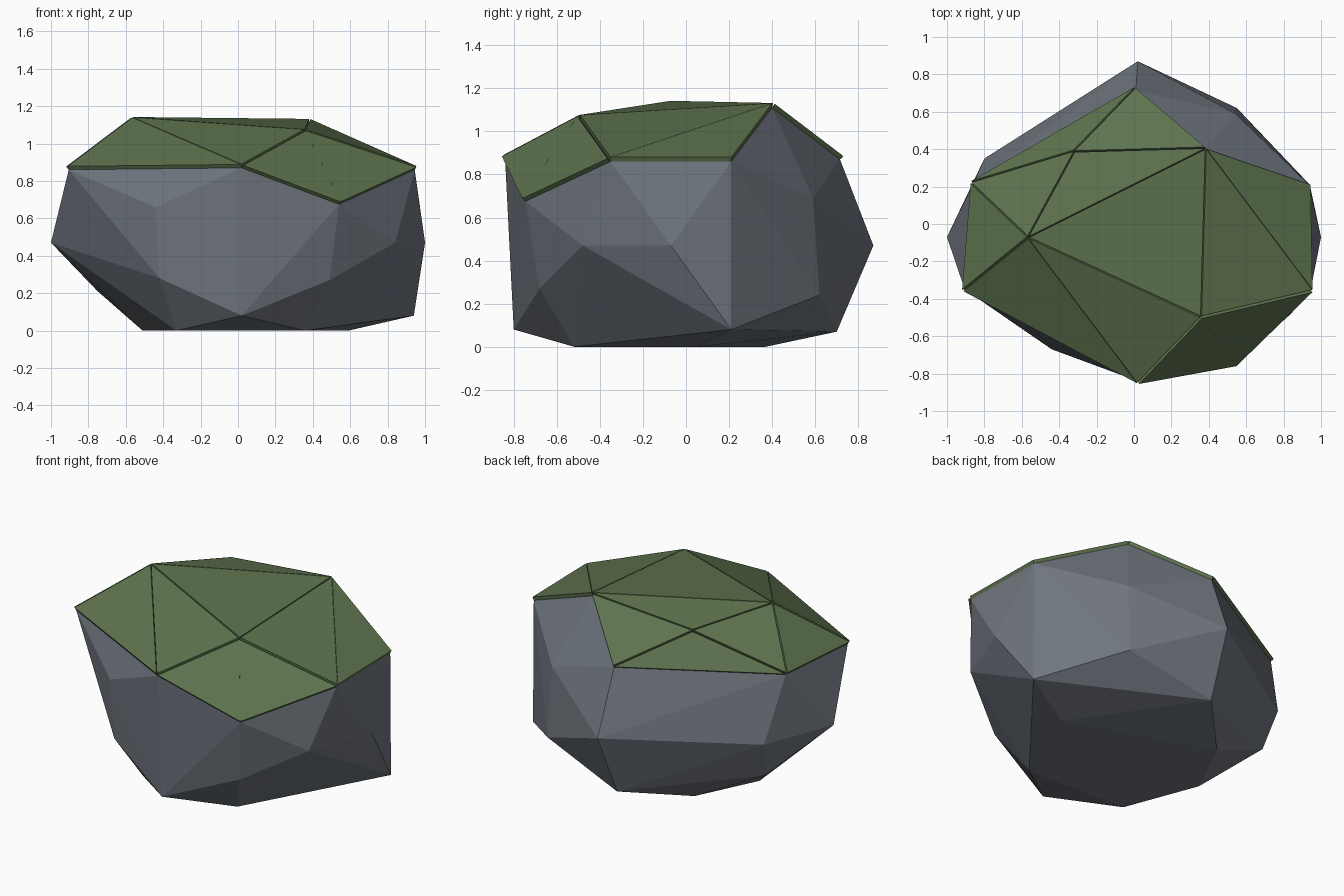
import bpy, bmesh

if "Cube" in bpy.data.objects:
    bpy.data.objects.remove(bpy.data.objects["Cube"])

# Boulder corners: crown, rim, belt, lower ring, flat base
CORNERS = [
    (-.56, -.07, 1.12), (.38, .40, 1.11), (.355, -.49, 1.055), (-.315, .38, 1.055),
    (.02, -.84, .87), (-.905, -.35, .86), (-.86, .215, .865), (.01, .715, .87),
    (.945, -.35, .86), (.935, .21, .86), (.54, -.745, .675),
    (-1, -.07, .47), (1, -.07, .47), (.02, .87, .47), (-.80, .35, .45),
    (.84, -.48, .47), (-.44, -.67, .66), (.54, .59, .69),
    (-.42, -.655, .28), (.49, -.68, .27), (.55, .62, .24), (-.75, .27, .21),
    (.94, .21, .08), (.02, -.80, .08), (0, .70, .07),
    (-.33, -.49, 0), (.36, -.52, 0), (.59, .05, 0), (-.32, .37, 0), (-.51, -.02, 0),
]
MOSS_THICKNESS = 0.022
MOSS_SLOPE = 0.545


def add_object(name, bm, color):
    bmesh.ops.recalc_face_normals(bm, faces=bm.faces)
    mesh = bpy.data.meshes.new(name)
    bm.to_mesh(mesh)
    bm.free()
    mat = bpy.data.materials.new(name)
    mat.diffuse_color = color
    mat.use_nodes = True
    mat.node_tree.nodes["Principled BSDF"].inputs["Base Color"].default_value = mat.diffuse_color
    mesh.materials.append(mat)
    obj = bpy.data.objects.new(name, mesh)
    bpy.context.collection.objects.link(obj)
    return obj


# Faceted boulder
rock = bmesh.new()
for p in CORNERS:
    rock.verts.new(p)
bmesh.ops.convex_hull(rock, input=rock.verts)
bmesh.ops.recalc_face_normals(rock, faces=rock.faces)
rock.normal_update()

# Moss slabs, one on each upward-looking facet
moss = bmesh.new()
for f in rock.faces:
    if f.normal.z > MOSS_SLOPE:
        low = [moss.verts.new(v.co) for v in f.verts]
        high = [moss.verts.new(v.co + f.normal * MOSS_THICKNESS) for v in f.verts]
        moss.faces.new(low[::-1])
        moss.faces.new(high)
        n = len(low)
        for i in range(n):
            j = (i + 1) % n
            moss.faces.new((low[i], low[j], high[j], high[i]))

add_object("boulder", rock, (.16, .18, .21, 1))
add_object("moss_cap", moss, (.11, .17, .075, 1))
